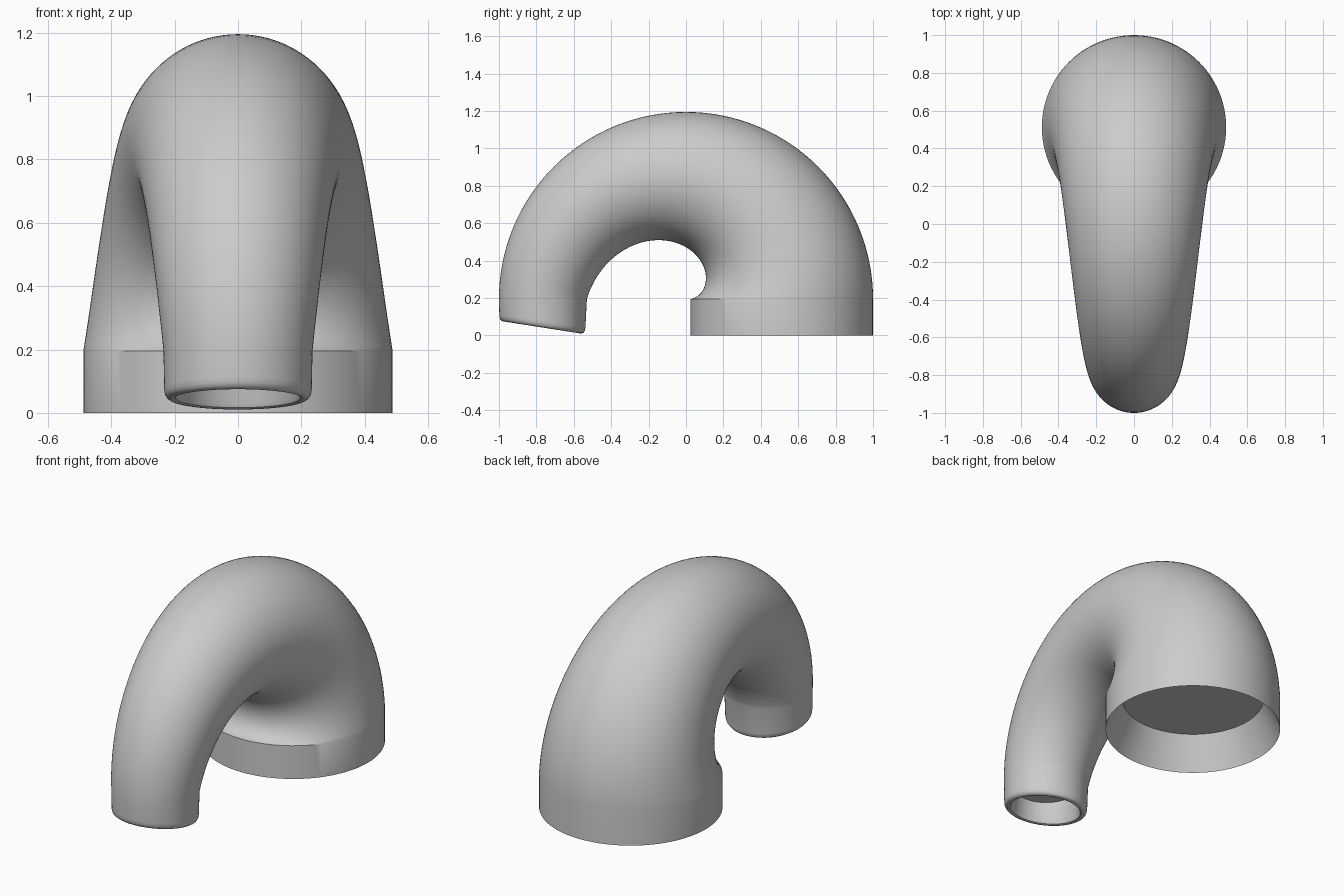
import bpy, bmesh, math
from mathutils import Vector

cube = bpy.data.objects.get("Cube")
if cube:
    bpy.data.objects.remove(cube, do_unlink=True)

SIDES = 96
STEPS = 64
SEAM = 0.195          # height where the bend starts

grey = bpy.data.materials.new("plain grey")
grey.use_nodes = True
colour = (0.6, 0.6, 0.6, 1)
grey.diffuse_color = colour
grey.node_tree.nodes["Principled BSDF"].inputs["Base Color"].default_value = colour


def ring(bm, y, z, radius, angle):
    """Circle centred at (0, y, z), spanned by x and a direction in the yz plane."""
    u = Vector((0, math.cos(angle), math.sin(angle)))
    x = Vector((1, 0, 0))
    c = Vector((0, y, z))
    turns = [2 * math.pi * i / SIDES for i in range(SIDES)]
    return [bm.verts.new(c + radius * (math.cos(a) * u + math.sin(a) * x)) for a in turns]


# Base socket: recessed floor, sloping inner wall, straight collar
sections = [(0.512, SEAM, 0.395, 0), (0.512, 0, 0.488, 0)]

# Tapered bend: the inside edge spirals out while the outside stays circular
for i in range(STEPS + 1):
    t = math.pi * i / STEPS
    inner = 0.024 + 0.506 * i / STEPS
    middle = (1 + inner) / 2
    sections.append((middle * math.cos(t), SEAM + middle * math.sin(t), (1 - inner) / 2, t))

# Nozzle: tilted end, rounded lip, recessed floor
tilt = math.pi - 0.155
sections += [
    (-0.768, 0.078, 0.233, tilt),
    (-0.769, 0.061, 0.231, tilt),
    (-0.770, 0.050, 0.225, tilt),
    (-0.771, 0.044, 0.216, tilt),
    (-0.771, 0.043, 0.206, tilt),
    (-0.771, 0.047, 0.197, tilt),
    (-0.770, 0.058, 0.192, tilt),
    (-0.765, SEAM, 0.180, math.pi),
]

bm = bmesh.new()
rings = [ring(bm, *s) for s in sections]
for a, b in zip(rings, rings[1:]):
    for i in range(SIDES):
        j = (i + 1) % SIDES
        bm.faces.new((a[i], a[j], b[j], b[i]))
bm.faces.new(rings[0])
bm.faces.new(rings[-1])
bmesh.ops.recalc_face_normals(bm, faces=bm.faces)

mesh = bpy.data.meshes.new("bent_pipe")
bm.to_mesh(mesh)
bm.free()
mesh.materials.append(grey)
pipe = bpy.data.objects.new("bent_pipe", mesh)
bpy.context.collection.objects.link(pipe)

# Smooth shading with crisp collar edges
bpy.ops.object.select_all(action="DESELECT")
pipe.select_set(True)
bpy.context.view_layer.objects.active = pipe
bpy.ops.object.shade_smooth_by_angle(angle=math.radians(30))
